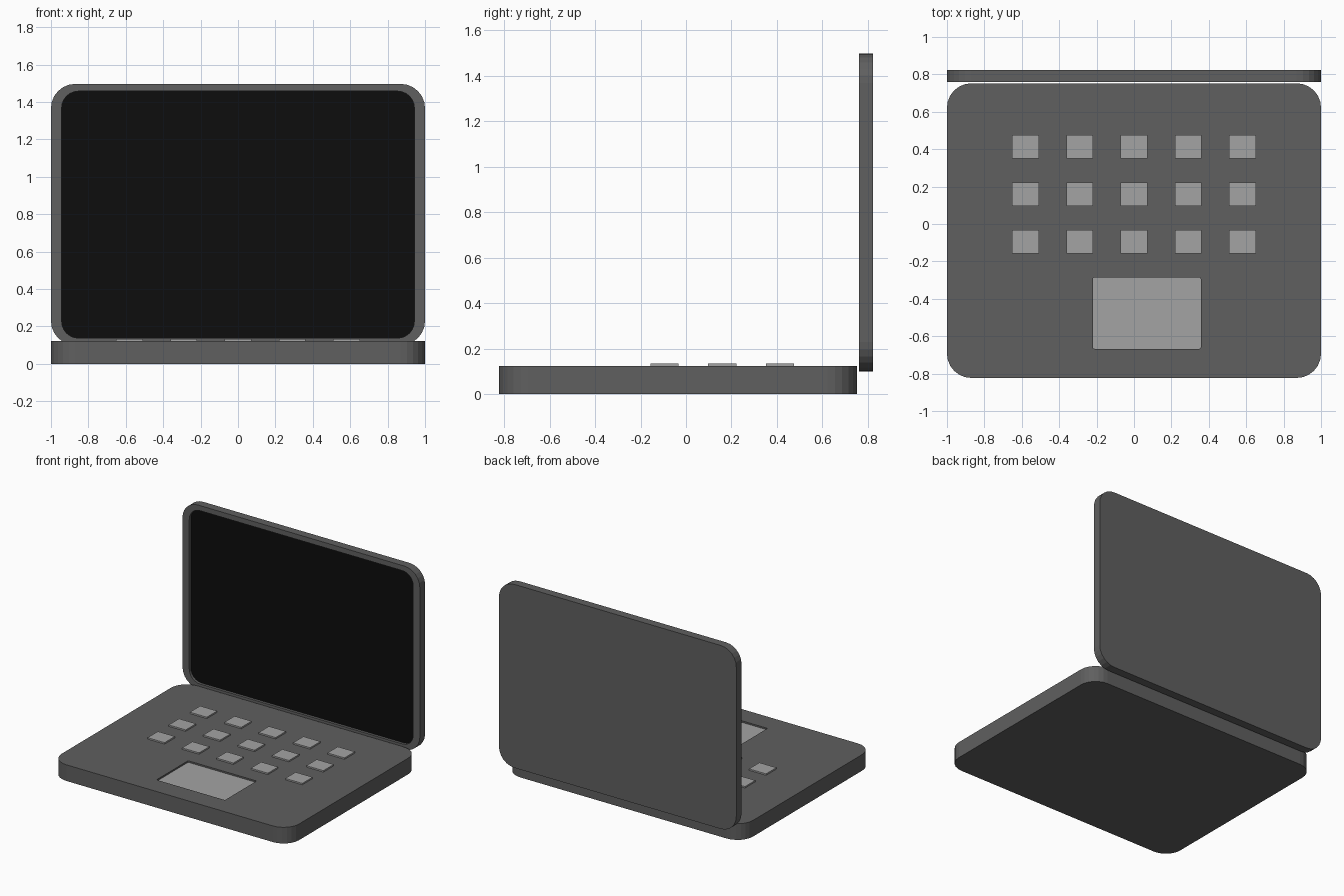
import bpy, bmesh, math

if "Cube" in bpy.data.objects:
    bpy.data.objects.remove(bpy.data.objects["Cube"])


def material(name, v):
    m = bpy.data.materials.new(name)
    m.diffuse_color = (v, v, v, 1)
    m.use_nodes = True
    m.node_tree.nodes["Principled BSDF"].inputs["Base Color"].default_value = m.diffuse_color
    return m


CASE = material("dark grey case", 0.115)
KEY = material("light grey keys", 0.37)
SCREEN = material("black screen", 0.004)


def rounded(x0, x1, y0, y1, r, seg=6):
    """Outline of a rounded rectangle, counter-clockwise."""
    pts = []
    corners = [(x1 - r, y1 - r), (x0 + r, y1 - r), (x0 + r, y0 + r), (x1 - r, y0 + r)]
    for q, (cx, cy) in enumerate(corners):
        for i in range(seg + 1):
            a = math.pi / 2 * (q + i / seg)
            pts.append((cx + r * math.cos(a), cy + r * math.sin(a)))
    return pts


def tray(name, outer, inner, thick, depth, floor_mat):
    """Rounded slab with a shallow pocket whose floor has its own colour."""
    bm = bmesh.new()
    rings = [[bm.verts.new((x, y, z)) for x, y in pts] for pts, z in (
        (outer, 0), (outer, thick), (inner, thick), (inner, thick - depth))]
    n = len(outer)
    for a, b in zip(rings, rings[1:]):
        for i in range(n):
            j = (i + 1) % n
            bm.faces.new((a[i], a[j], b[j], b[i]))
    bm.faces.new(rings[0][::-1])
    bm.faces.new(rings[3]).material_index = 1
    me = bpy.data.meshes.new(name)
    bm.to_mesh(me)
    bm.free()
    me.materials.append(CASE)
    me.materials.append(floor_mat)
    ob = bpy.data.objects.new(name, me)
    bpy.context.collection.objects.link(ob)
    return ob


# Base with recessed touchpad
tray("base", rounded(-1, 1, -0.823, 0.752, 0.13),
     rounded(-0.22, 0.357, -0.667, -0.286, 0.008), 0.123, 0.012, KEY)

# Upright lid with recessed screen
lid = tray("lid", rounded(-1, 1, 0.1, 1.497, 0.13),
           rounded(-0.943, 0.943, 0.138, 1.458, 0.09), 0.063, 0.02, SCREEN)
lid.rotation_euler.x = math.pi / 2
lid.location.y = 0.823

# Keys: three rows of five
for row in range(3):
    for col in range(5):
        bpy.ops.mesh.primitive_cube_add(
            size=1, location=(-0.58 + 0.29 * col, -0.095 + 0.254 * row, 0.124))
        key = bpy.context.object
        key.name = f"key_{row + 1}_{col + 1}"
        key.scale = (0.143, 0.124, 0.02)
        key.data.materials.append(KEY)
